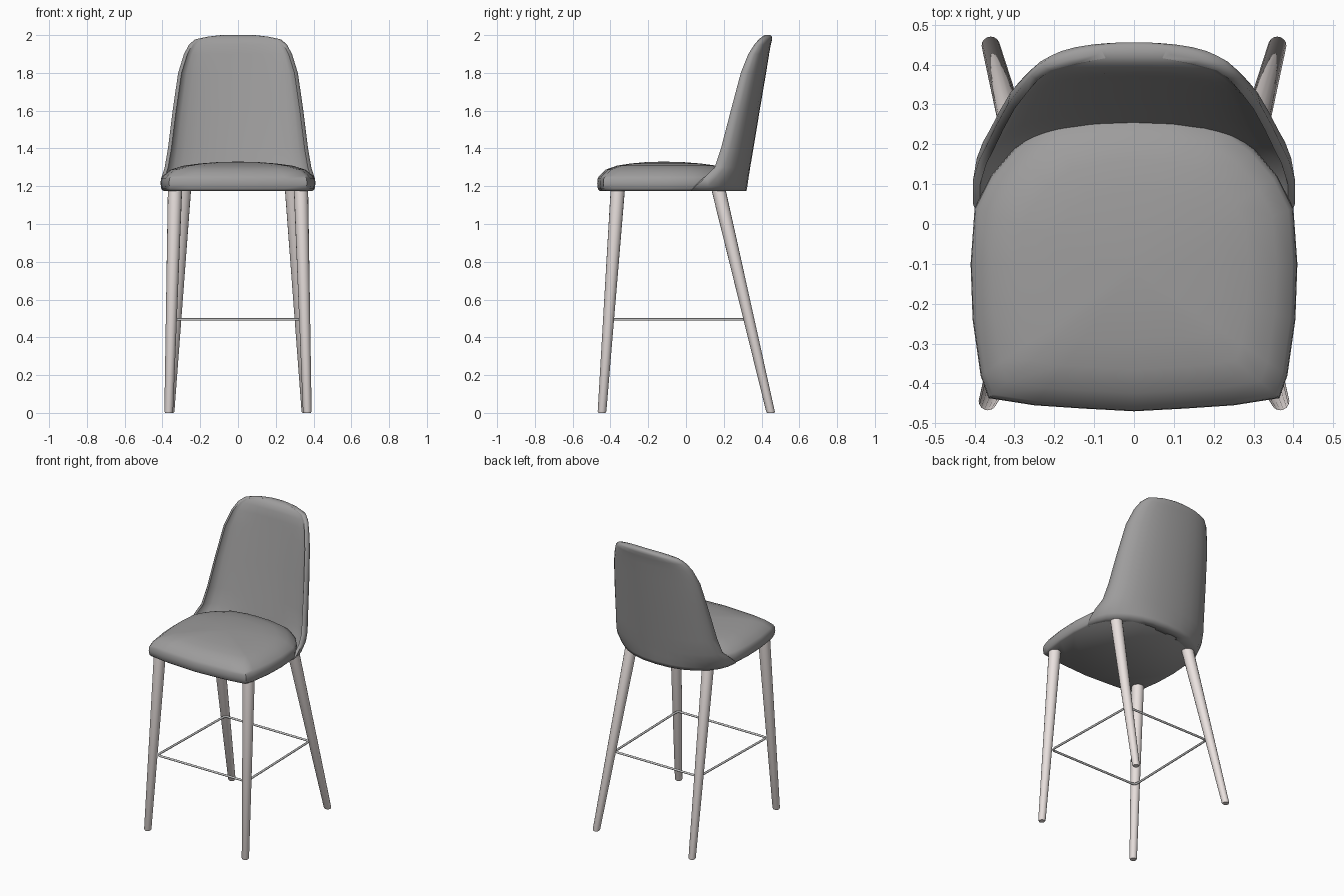
import bpy, bmesh, math
from mathutils import Vector

if "Cube" in bpy.data.objects:
    bpy.data.objects.remove(bpy.data.objects["Cube"])


def material(name, rgb):
    m = bpy.data.materials.new(name)
    m.diffuse_color = (*rgb, 1)
    m.use_nodes = True
    m.node_tree.nodes["Principled BSDF"].inputs["Base Color"].default_value = m.diffuse_color
    return m


fabric = material("dark_grey_fabric", (.34, .335, .335))
wood = material("pale_wood", (.82, .755, .735))


def loft(name, rings, mat, angle=40):
    """Skin a stack of closed rings, cap both ends and smooth the result."""
    bm = bmesh.new()
    vs = [[bm.verts.new(p) for p in r] for r in rings]
    n = len(vs[0])
    for a, b in zip(vs, vs[1:]):
        for i in range(n):
            j = (i + 1) % n
            bm.faces.new((a[i], a[j], b[j], b[i]))
    caps = [bm.faces.new(vs[0]), bm.faces.new(vs[-1])]
    bmesh.ops.triangulate(bm, faces=caps)
    bmesh.ops.recalc_face_normals(bm, faces=bm.faces)
    me = bpy.data.meshes.new(name)
    bm.to_mesh(me)
    bm.free()
    me.materials.append(mat)
    ob = bpy.data.objects.new(name, me)
    bpy.context.collection.objects.link(ob)
    bpy.ops.object.select_all(action='DESELECT')
    bpy.context.view_layer.objects.active = ob
    ob.select_set(True)
    bpy.ops.object.shade_smooth_by_angle(angle=math.radians(angle))


# Seat cushion: one outline, scaled up through a domed profile
half = [(0, -.47), (.13, -.463), (.25, -.455), (.365, -.437), (.385, -.38),
        (.405, -.24), (.41, -.1), (.40, .04), (.36, .12), (.30, .19),
        (.22, .25), (.1, .275), (0, .28)]
outline = half + [(-x, y) for x, y in reversed(half[1:-1])]
levels = [(.965, 1.176), (.99, 1.186), (1, 1.213), (.995, 1.24), (.97, 1.255),
          (.87, 1.288), (.7, 1.309), (.5, 1.32), (.25, 1.328), (.03, 1.33)]
cy = -.12
loft("seat", [[(x * s, cy + (y - cy) * s, z) for x, y in outline]
              for s, z in levels], fabric, 50)

# Wrap-around backrest: crescent sections (z, half width, tip y, back y, thickness)
sections = [(1.176, .394, .015, .32, .07), (1.2, .404, .04, .325, .08),
            (1.25, .404, .10, .332, .08), (1.3, .388, .152, .34, .08),
            (1.4, .371, .185, .357, .075), (1.6, .346, .237, .39, .075),
            (1.8, .317, .29, .424, .07), (1.9, .286, .33, .44, .07),
            (1.95, .259, .362, .449, .07), (1.977, .228, .385, .456, .066),
            (1.991, .165, .402, .456, .052), (2.0, .09, .416, .448, .03)]
N = 14


def arc(w, yf, yb, z):
    pts = []
    for i in range(N + 1):
        t = math.pi * (i / N - .5)
        c, s = max(math.cos(t), 0), math.sin(t)
        x = w * math.copysign(abs(s) ** .93, s)
        pts.append((x, yf + (yb - yf) * c ** .93, z))
    return pts


rings = []
for z, w, yf, yb, th in sections:
    outer = arc(w, yf + .01, yb, z)
    inner = arc(w - .018, yf, max(yb - th, yf), z)
    rings.append(outer + inner[::-1])
loft("backrest", rings, fabric, 80)


# Tapered legs
def leg(name, foot, top):
    rs = []
    for f, r in ((0, .019), (.006, .023), (1, .038)):
        c = Vector(foot).lerp(Vector(top), f)
        rs.append([(c.x + r * math.cos(k * math.tau / 16),
                    c.y + r * math.sin(k * math.tau / 16), c.z) for k in range(16)])
    loft(name, rs, wood)


for side, s in (("left", -1), ("right", 1)):
    leg("front_leg_" + side, (s * .367, -.445, 0), (s * .333, -.36, 1.2))
    leg("back_leg_" + side, (s * .36, .449, 0), (s * .285, .168, 1.2))

# Footrest: thin rod loop with rounded corners
corners = [Vector(p) for p in ((-.335, -.39, .495), (.335, -.39, .495),
                               (.318, .315, .495), (-.318, .315, .495))]
path = []
for i, c in enumerate(corners):
    a = c + (corners[i - 1] - c).normalized() * .03
    b = c + (corners[(i + 1) % 4] - c).normalized() * .03
    for k in range(5):
        t = k / 4
        path.append(a * (1 - t) ** 2 + c * 2 * t * (1 - t) + b * t * t)
cu = bpy.data.curves.new("footrest", 'CURVE')
cu.dimensions = '3D'
cu.bevel_depth = .007
cu.bevel_resolution = 2
sp = cu.splines.new('POLY')
sp.points.add(len(path) - 1)
for p, co in zip(sp.points, path):
    p.co = (*co, 1)
sp.use_cyclic_u = True
bpy.context.collection.objects.link(bpy.data.objects.new("footrest", cu))
